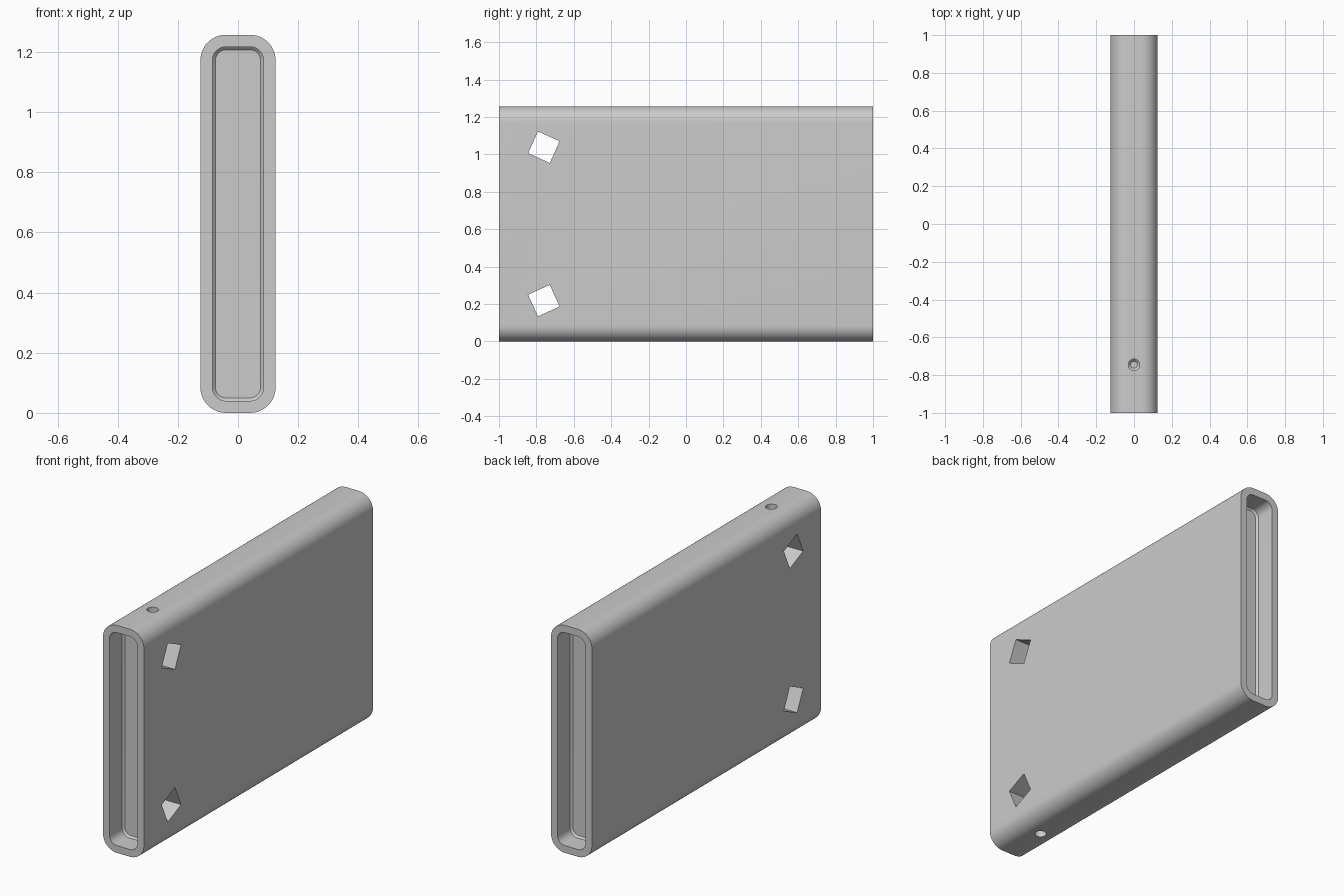
import bpy, bmesh, math
from mathutils import Vector

cube = bpy.data.objects.get("Cube")
if cube:
    bpy.data.objects.remove(cube, do_unlink=True)

HALF_W, HEIGHT, RADIUS = 0.125, 1.257, 0.085
MID = HEIGHT / 2

grey = bpy.data.materials.new("plain grey")
grey.use_nodes = True
colour = (0.6, 0.6, 0.6, 1)
grey.diffuse_color = colour
grey.node_tree.nodes["Principled BSDF"].inputs["Base Color"].default_value = colour


def rounded_ring(y, inset, steps=12):
    """Rounded rectangle across the body, shrunk by inset."""
    r = RADIUS - inset
    cx, cz = HALF_W - RADIUS, MID - RADIUS
    points = []
    for quarter, (sx, sz) in enumerate([(1, 1), (-1, 1), (-1, -1), (1, -1)]):
        for i in range(steps + 1):
            a = (quarter + i / steps) * math.pi / 2
            points.append(Vector((sx * cx + r * math.cos(a), y,
                                  MID + sz * cz + r * math.sin(a))))
    return points


def circle_ring(z, r, y=-0.745, count=32):
    return [Vector((r * math.cos(2 * math.pi * i / count),
                    y + r * math.sin(2 * math.pi * i / count), z)) for i in range(count)]


def square_ring(x, z, turn):
    return [Vector((x, -0.76 + 0.09 * math.cos(turn + k * math.pi / 2),
                    z + 0.09 * math.sin(turn + k * math.pi / 2))) for k in range(4)]


def loft(name, rings):
    """Join rings of points into a closed solid."""
    bm = bmesh.new()
    loops = [[bm.verts.new(p) for p in ring] for ring in rings]
    for a, b in zip(loops, loops[1:]):
        for i in range(len(a)):
            j = (i + 1) % len(a)
            bm.faces.new((a[i], a[j], b[j], b[i]))
    bm.faces.new(loops[0])
    bm.faces.new(loops[-1])
    bmesh.ops.recalc_face_normals(bm, faces=bm.faces)
    mesh = bpy.data.meshes.new(name)
    bm.to_mesh(mesh)
    bm.free()
    mesh.materials.append(grey)
    obj = bpy.data.objects.new(name, mesh)
    bpy.context.collection.objects.link(obj)
    return obj


# Body with a chamfered pocket in each end
half = [(0.88, 0.05), (0.89, 0.04), (1, 0.04), (1, 0)]
stations = [(-y, inset) for y, inset in half] + half[::-1]
body = loft("sleeve_body", [rounded_ring(y, inset) for y, inset in stations])

# Turned square through holes and small blind screw holes, mirrored top to bottom
cutters = []
for side in (1, -1):
    turn = side * math.radians(20.5)
    z = MID + side * 0.41
    cutters.append(loft("square_cutter", [square_ring(x, z, turn) for x in (-0.3, 0.3)]))
    profile = [(MID + 0.1, 0.03), (MID - 0.09, 0.03), (MID - 0.102, 0.018)]
    cutters.append(loft("screw_cutter", [circle_ring(MID + side * h, r) for h, r in profile]))

for cutter in cutters:
    cutter.hide_render = True
    cut = body.modifiers.new("hole", 'BOOLEAN')
    cut.operation = 'DIFFERENCE'
    cut.solver = 'EXACT'
    cut.object = cutter

# Bake the cuts and drop the cutters
graph = bpy.context.evaluated_depsgraph_get()
cut_mesh = bpy.data.meshes.new_from_object(body.evaluated_get(graph))
body.modifiers.clear()
body.data = cut_mesh
for cutter in cutters:
    bpy.data.objects.remove(cutter, do_unlink=True)

bpy.ops.object.select_all(action='DESELECT')
body.select_set(True)
bpy.context.view_layer.objects.active = body
bpy.ops.object.shade_smooth_by_angle(angle=math.radians(30))
